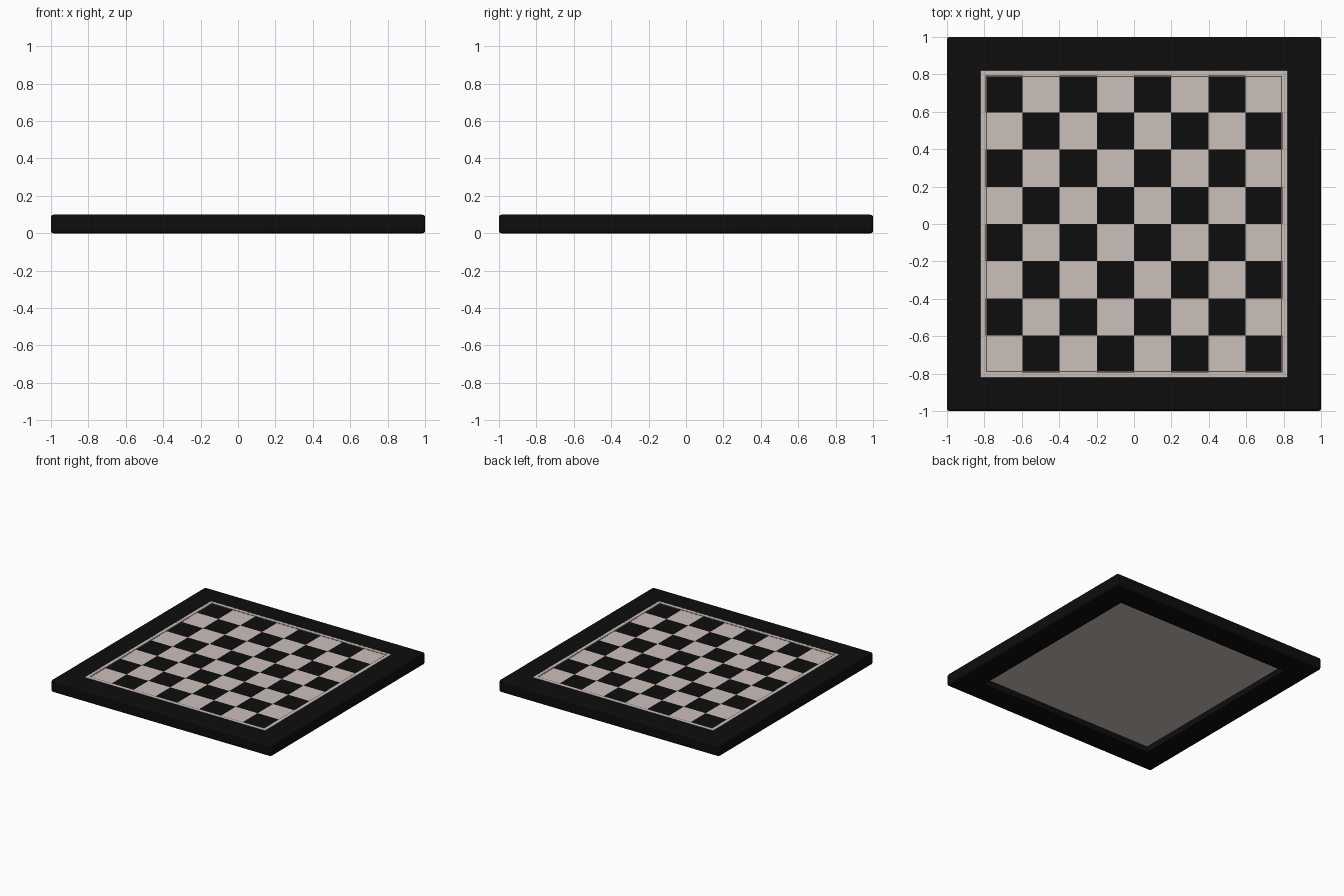
import bpy, bmesh

cube = bpy.data.objects.get("Cube")
if cube:
    bpy.data.objects.remove(cube, do_unlink=True)


def material(name, rgb):
    m = bpy.data.materials.new(name)
    m.use_nodes = True
    m.diffuse_color = (*rgb, 1)
    bsdf = m.node_tree.nodes["Principled BSDF"]
    bsdf.inputs["Base Color"].default_value = (*rgb, 1)
    return m


black = material("black", (0.004, 0.004, 0.004))
ivory = material("ivory", (0.60, 0.53, 0.50))
grey = material("groove grey", (0.10, 0.09, 0.085))


def finish(name, bm, mats):
    mesh = bpy.data.meshes.new(name)
    bmesh.ops.recalc_face_normals(bm, faces=bm.faces)
    bm.to_mesh(mesh)
    bm.free()
    ob = bpy.data.objects.new(name, mesh)
    bpy.context.collection.objects.link(ob)
    for m in mats:
        mesh.materials.append(m)
    return ob


def square_ring(name, outer, inner, bottom, top, mat):
    """Square frame swept from a rectangular section."""
    bm = bmesh.new()
    section = [(outer, bottom), (outer, top), (inner, top), (inner, bottom)]
    corners = [(1, 1), (-1, 1), (-1, -1), (1, -1)]
    loops = [[bm.verts.new((r * sx, r * sy, z)) for r, z in section]
             for sx, sy in corners]
    for i in range(4):
        a, b = loops[i], loops[(i + 1) % 4]
        for j in range(4):
            k = (j + 1) % 4
            bm.faces.new((a[j], a[k], b[k], b[j]))
    return finish(name, bm, [mat])


HEIGHT = 0.10
FIELD = 0.794      # half width of the playing field
TRIM = 0.82        # half width of the inlaid border
FIELD_TOP = 0.098

# Outer frame with rounded outside edges
frame = square_ring("frame", 1.0, 0.80, 0, HEIGHT - 0.001, black)
weights = frame.data.attributes.new("bevel_weight_edge", "FLOAT", "EDGE")
for e in frame.data.edges:
    a, b = (frame.data.vertices[v].co for v in e.vertices)
    if min(max(abs(a.x), abs(a.y)), max(abs(b.x), abs(b.y))) > 0.9:
        weights.data[e.index].value = 1
bevel = frame.modifiers.new("rounded edges", "BEVEL")
bevel.limit_method = "WEIGHT"
bevel.width = 0.014
bevel.segments = 4
bpy.context.view_layer.objects.active = frame
frame.select_set(True)
bpy.ops.object.shade_smooth_by_angle()

# Inlaid border and the fine groove lines beside it
square_ring("border_inlay", TRIM, FIELD, 0.09, HEIGHT, ivory)
square_ring("border_outer_line", TRIM + 0.001, TRIM - 0.003, 0.095, HEIGHT + 0.0003, grey)
square_ring("field_outline", FIELD - 0.002, FIELD - 0.007, 0.095, FIELD_TOP + 0.0005, grey)

# Board panel, recessed underneath
bm = bmesh.new()
bmesh.ops.create_cube(bm, size=1)
for v in bm.verts:
    v.co.x *= 1.6
    v.co.y *= 1.6
    v.co.z = 0.05 if v.co.z < 0 else 0.09
finish("board_panel", bm, [ivory])

# Checkered playing field
bm = bmesh.new()
bmesh.ops.create_grid(bm, x_segments=8, y_segments=8, size=FIELD)
cell = FIELD / 4
for f in bm.faces:
    c = f.calc_center_median()
    column = int((c.x + FIELD) / cell)
    row = int((c.y + FIELD) / cell)
    f.material_index = (column + row) % 2
for v in bm.verts:
    v.co.z = FIELD_TOP
field = finish("checkered_field", bm, [ivory, black])
if field.data.polygons[0].normal.z < 0:
    field.data.flip_normals()
